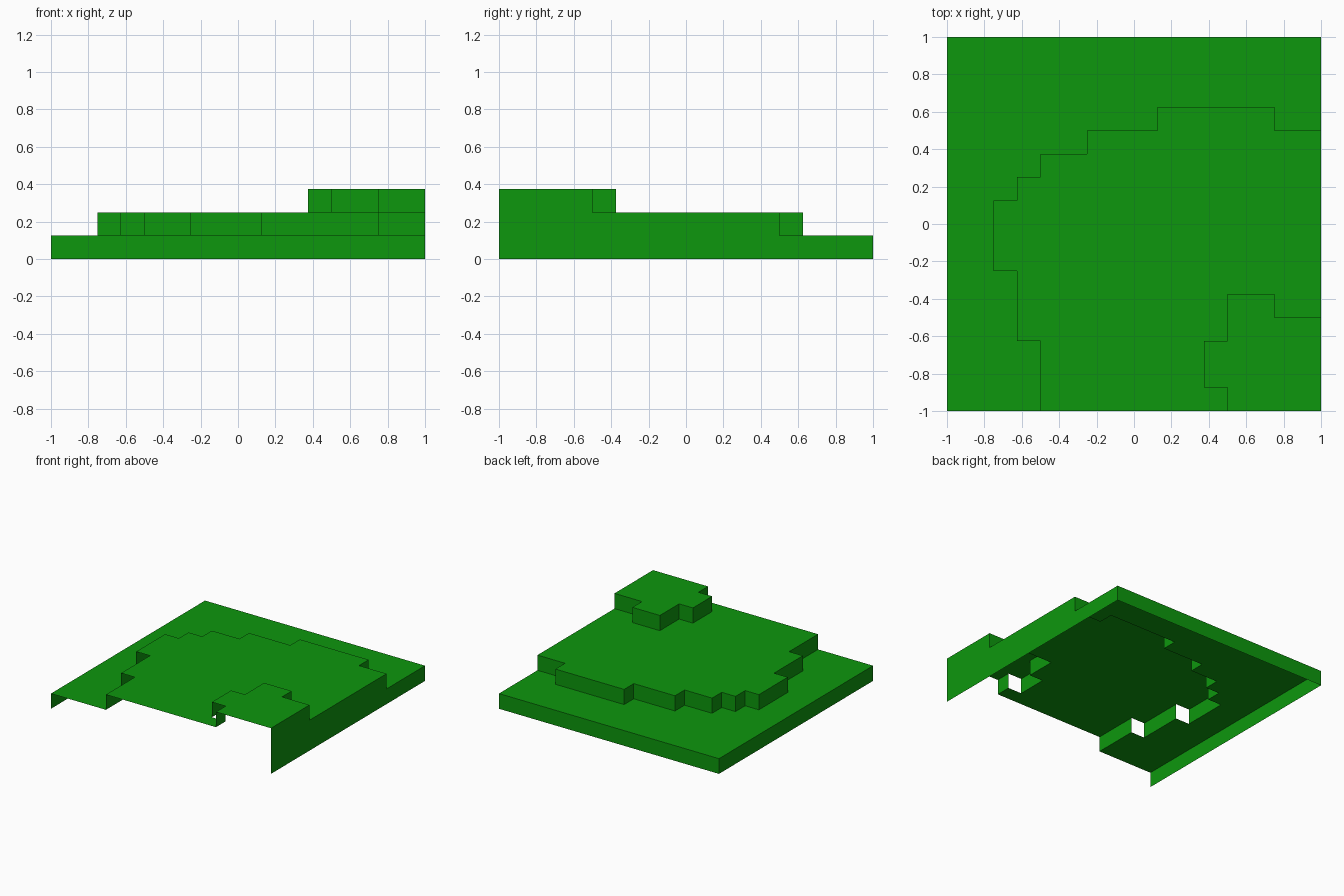
import bpy, bmesh

if "Cube" in bpy.data.objects:
    bpy.data.objects.remove(bpy.data.objects["Cube"])

STEP = 0.125  # height of one terrace and size of one grid cell

green = bpy.data.materials.new("grass green")
green.diffuse_color = (0.004, 0.31, 0.004, 1)
green.use_nodes = True
green.node_tree.nodes["Principled BSDF"].inputs["Base Color"].default_value = green.diffuse_color

# Terrace edges, walked from the open front round to the right side
OUTLINES = [
    [(-1, -1), (-1, 1), (1, 1)],
    [(-.5, -1), (-.5, -.625), (-.625, -.625), (-.625, -.25), (-.75, -.25),
     (-.75, .125), (-.625, .125), (-.625, .25), (-.5, .25), (-.5, .375),
     (-.25, .375), (-.25, .5), (.125, .5), (.125, .625), (.75, .625),
     (.75, .5), (1, .5)],
    [(.5, -1), (.5, -.875), (.375, -.875), (.375, -.625), (.5, -.625),
     (.5, -.375), (.75, -.375), (.75, -.5), (1, -.5)],
]
NAMES = ["lower_terrace", "middle_terrace", "upper_terrace"]


def terrace(name, edge, next_edge, bottom):
    """Thin open shell: risers plus a top that stops at the next terrace."""
    bm = bmesh.new()
    top = bottom + STEP

    def face(points):
        bm.faces.new([bm.verts.new(p) for p in points])

    # Risers, including the right side wall; front-facing ones stay open
    path = edge + [(1, -1)]
    for a, b in zip(path, path[1:]):
        if b[0] >= a[0]:
            face([(*b, bottom), (*a, bottom), (*a, top), (*b, top)])

    # Flat top
    inner = next_edge[::-1] if next_edge else [(1, -1)]
    face([(x, y, top) for x, y in reversed(edge + inner)])

    bmesh.ops.remove_doubles(bm, verts=bm.verts[:], dist=1e-5)
    mesh = bpy.data.meshes.new(name)
    bm.to_mesh(mesh)
    bm.free()
    mesh.materials.append(green)
    bpy.context.collection.objects.link(bpy.data.objects.new(name, mesh))


for i, (name, edge) in enumerate(zip(NAMES, OUTLINES)):
    following = OUTLINES[i + 1] if i + 1 < len(OUTLINES) else None
    terrace(name, edge, following, i * STEP)
